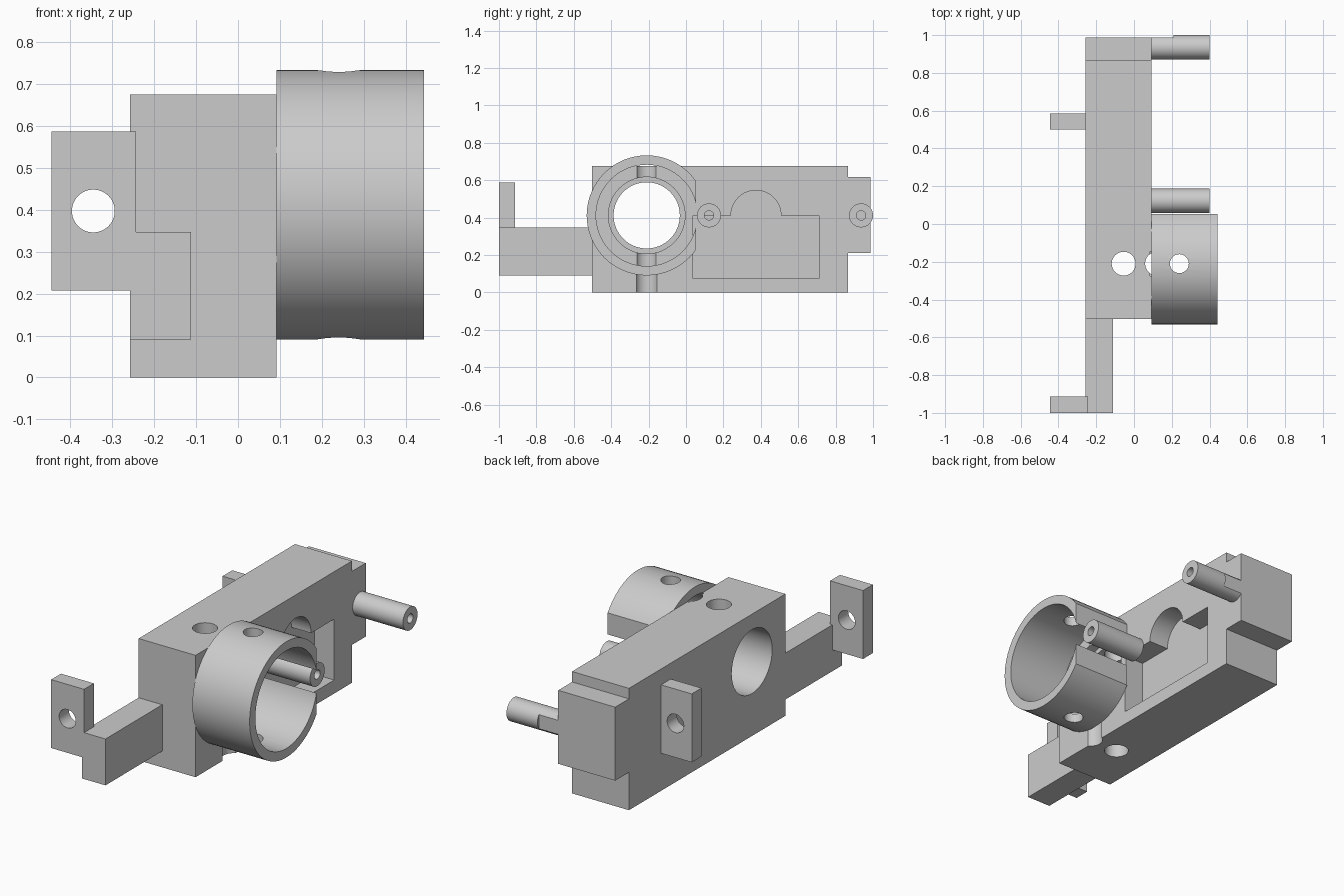
import bpy, math

old = bpy.data.objects.get("Cube")
if old:
    bpy.data.objects.remove(old)

grey = bpy.data.materials.new("matte_grey")
grey.use_nodes = True
colour = (0.6, 0.6, 0.6, 1)
grey.diffuse_color = colour
grey.node_tree.nodes["Principled BSDF"].inputs["Base Color"].default_value = colour


def finish(name):
    ob = bpy.context.object
    ob.name = name
    bpy.ops.object.transform_apply(location=True, rotation=True, scale=True)
    ob.data.materials.append(grey)
    return ob


def box(name, x, y, z):
    """Box from a (low, high) range on each axis."""
    spans = (x, y, z)
    bpy.ops.mesh.primitive_cube_add(size=1, location=[(a + b) / 2 for a, b in spans])
    bpy.context.object.scale = [b - a for a, b in spans]
    return finish(name)


def rod(name, axis, r, span, u, v):
    """Cylinder along an axis; u and v are the other two coordinates in order."""
    mid = sum(span) / 2
    loc, rot = {"X": ((mid, u, v), (0, math.pi / 2, 0)),
                "Y": ((u, mid, v), (math.pi / 2, 0, 0)),
                "Z": ((u, v, mid), (0, 0, 0))}[axis]
    bpy.ops.mesh.primitive_cylinder_add(vertices=64, radius=r, depth=span[1] - span[0],
                                        location=loc, rotation=rot)
    return finish(name)


def combine(ob, operation, others):
    """Apply booleans one by one and drop the helper solids."""
    for other in others:
        mod = ob.modifiers.new("bool", "BOOLEAN")
        mod.operation = operation
        mod.solver = "EXACT"
        mod.object = other
        bpy.ops.object.select_all(action="DESELECT")
        bpy.context.view_layer.objects.active = ob
        ob.select_set(True)
        bpy.ops.object.modifier_apply(modifier=mod.name)
        bpy.data.objects.remove(other)


def smooth(ob):
    bpy.ops.object.select_all(action="DESELECT")
    bpy.context.view_layer.objects.active = ob
    ob.select_set(True)
    bpy.ops.object.shade_smooth_by_angle(angle=math.radians(30))


LEFT, FACE = -0.257, 0.092     # side faces of the body
RY, AXIS = -0.21, 0.412        # ring centre and shared axis height
THROUGH = (-0.3, 1.0)

# Main body with its stepped rear end
body = box("main_body", (LEFT, FACE), (-0.503, 0.866), (0, 0.675))
combine(body, "UNION", [box("rear_step", (LEFT, FACE), (0.8, 0.987), (0.21, 0.617))])

# Pocket with a round top, stepped bore and vertical screw holes
combine(body, "DIFFERENCE", [
    box("pocket", (FACE - 0.12, 0.2), (0.037, 0.71), (0.075, AXIS)),
    rod("pocket_arch", "X", 0.134, (FACE - 0.12, 0.2), 0.374, AXIS),
    rod("bore", "X", 0.177, THROUGH, RY, AXIS),
    rod("bore_step", "X", 0.205, (0.03, 0.2), RY, AXIS),
    rod("bore_seat", "X", 0.271, (0.085, 0.2), RY, AXIS),
    rod("screw_hole", "Z", 0.063, THROUGH, -0.055, RY),
    rod("face_groove", "Z", 0.063, THROUGH, 0.122, RY),
])
smooth(body)

# Holder ring, flattened on its rear side, with a screw hole
ring = rod("holder_ring", "X", 0.321, (FACE, 0.443), RY, AXIS)
combine(ring, "DIFFERENCE", [
    rod("ring_bore", "X", 0.271, (0, 0.6), RY, AXIS),
    box("ring_flat", (0, 0.6), (0.053, 0.3), (0, 1)),
    rod("ring_screw", "Z", 0.05, THROUGH, 0.24, RY),
])
smooth(ring)

# Hollow posts; the rear one is trimmed flush near the body
for name, y in (("front_post", 0.123), ("rear_post", 0.936)):
    post = rod(name, "X", 0.064, (FACE, 0.4), y, AXIS)
    cuts = [rod("post_bore", "X", 0.025, (0, 0.6), y, AXIS)]
    if name == "rear_post":
        cuts.append(box("post_trim", (0, 0.21), (0.987, 1.1), (0.2, 0.6)))
    combine(post, "DIFFERENCE", cuts)
    smooth(post)

# Front arm and the two drilled mounting tabs
box("front_arm", (LEFT, -0.112), (-1, -0.503), (0.09, 0.347))
for name, y, x in (("front_tab", (-1, -0.914), -0.243), ("rear_tab", (0.5, 0.585), LEFT)):
    tab = box(name, (-0.445, x), y, (0.208, 0.587))
    combine(tab, "DIFFERENCE", [rod("tab_hole", "Y", 0.051, (y[0] - 0.1, y[1] + 0.1), -0.345, 0.397)])
    smooth(tab)
